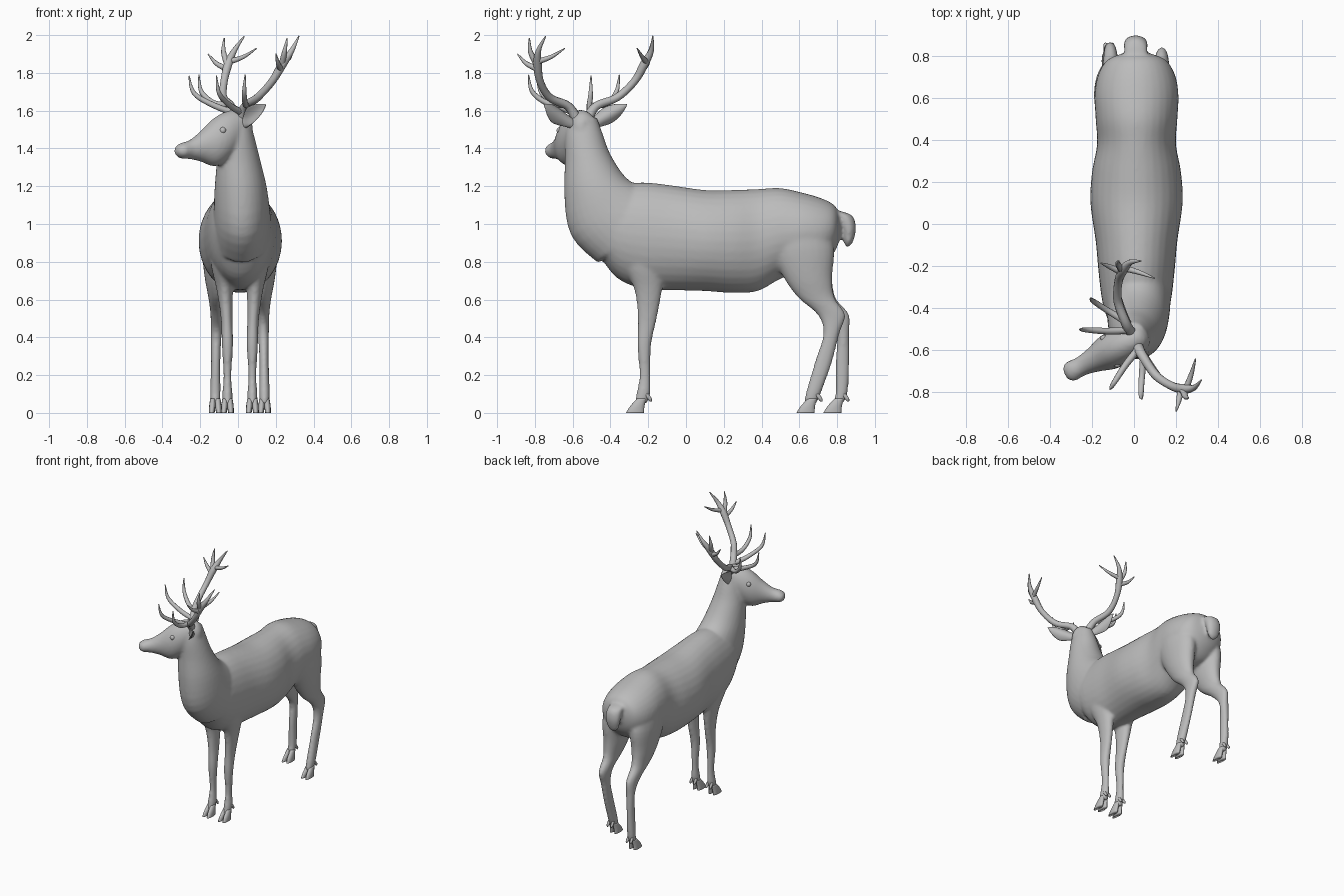
import bpy, bmesh, math
from mathutils import Matrix, Vector

fur = bpy.data.materials.new("grey")
fur.diffuse_color = (0.5, 0.5, 0.5, 1)

# Head frame: local -y is the way the head looks
HEAD = Matrix.Translation((0, -0.55, 0)) @ Matrix.Rotation(math.radians(-63), 4, 'Z')


def spline(rows, steps):
    """Smoothly interpolate rows of numbers (Catmull-Rom)."""
    out = []
    for i in range(len(rows) - 1):
        a, b, c, d = (rows[max(0, min(len(rows) - 1, i + k))] for k in (-1, 0, 1, 2))
        for s in range(steps):
            t = s / steps
            out.append([0.5 * (2 * q + (r - p) * t + (2 * p - 5 * q + 4 * r - w) * t * t
                               + (3 * q - p - 3 * r + w) * t ** 3)
                        for p, q, r, w in zip(a, b, c, d)])
    return out + [rows[-1]]


def loft(bm, rows, matrix=Matrix(), sides=24, steps=4):
    """Skin elliptical rings; row = x, y, z, x radius, depth radius, tilt in degrees."""
    rings = []
    for x, y, z, rx, ry, tilt in spline([tuple(r) + (0,) * (6 - len(r)) for r in rows], steps):
        t = math.radians(tilt)
        ring = []
        for k in range(sides):
            a = 2 * math.pi * k / sides
            d = ry * math.sin(a)
            p = Vector((x + rx * math.cos(a), y + d * math.cos(t), z + d * math.sin(t)))
            ring.append(bm.verts.new(matrix @ p))
        rings.append(ring)
    for a, b in zip(rings, rings[1:]):
        for k in range(sides):
            n = (k + 1) % sides
            bm.faces.new((a[k], a[n], b[n], b[k]))
    bm.faces.new(rings[0])
    bm.faces.new(rings[-1])


def finish(bm, name, smooth=True):
    bmesh.ops.recalc_face_normals(bm, faces=bm.faces)
    for f in bm.faces:
        f.smooth = smooth
    mesh = bpy.data.meshes.new(name)
    bm.to_mesh(mesh)
    bm.free()
    mesh.materials.append(fur)
    ob = bpy.data.objects.new(name, mesh)
    bpy.context.collection.objects.link(ob)
    return ob


# ---- Skin: trunk, neck, head, legs and tail fused into one surface ----
skin = bmesh.new()

# Trunk: y, belly height, back height, half width
trunk = [(-0.57, 0.95, 1.12, 0.07), (-0.46, 0.83, 1.18, 0.135), (-0.36, 0.71, 1.21, 0.165),
         (-0.22, 0.655, 1.22, 0.182), (-0.08, 0.65, 1.205, 0.195), (0.1, 0.645, 1.18, 0.22),
         (0.25, 0.635, 1.18, 0.212), (0.38, 0.645, 1.185, 0.188), (0.5, 0.71, 1.19, 0.195),
         (0.62, 0.75, 1.165, 0.2), (0.72, 0.78, 1.135, 0.18), (0.785, 0.85, 1.1, 0.135),
         (0.815, 0.92, 1.05, 0.06)]
loft(skin, [(0.012, y, (b + t) / 2, w, (t - b) / 2, 90) for y, b, t, w in trunk], sides=32)

# Neck
loft(skin, [(0.0, -0.545, 1.56, 0.06, 0.075, 0), (0.0, -0.54, 1.47, 0.085, 0.1, 3),
            (0.003, -0.52, 1.35, 0.112, 0.122, 8), (0.014, -0.48, 1.2, 0.137, 0.17, 15),
            (0.02, -0.41, 1.06, 0.15, 0.232, 32), (0.02, -0.3, 0.96, 0.16, 0.235, 45)], sides=32)

# Head: distance along the face, chin height, brow height, half width
face = [(-0.07, 1.46, 1.55, 0.04), (-0.04, 1.43, 1.59, 0.065), (0.02, 1.38, 1.605, 0.08),
        (0.085, 1.325, 1.59, 0.09), (0.146, 1.305, 1.555, 0.084), (0.22, 1.33, 1.49, 0.06),
        (0.285, 1.343, 1.445, 0.047), (0.335, 1.346, 1.43, 0.05), (0.36, 1.36, 1.415, 0.038),
        (0.37, 1.375, 1.4, 0.018)]
loft(skin, [(0, -l, (b + t) / 2, w, (t - b) / 2, 90) for l, b, t, w in face], HEAD)

# Tail
loft(skin, [(0.008, 0.76, 1.07, 0.04, 0.05), (0.008, 0.83, 1.045, 0.055, 0.05),
            (0.008, 0.86, 0.98, 0.057, 0.04), (0.008, 0.86, 0.91, 0.042, 0.026),
            (0.008, 0.856, 0.88, 0.018, 0.01)])

front_leg = [(0.1, -0.25, 0.95, 0.06, 0.12), (0.092, -0.225, 0.79, 0.062, 0.11),
             (0.08, -0.2, 0.65, 0.043, 0.073), (0.07, -0.205, 0.5, 0.031, 0.051),
             (0.066, -0.221, 0.36, 0.03, 0.037), (0.066, -0.218, 0.2, 0.021, 0.029),
             (0.066, -0.226, 0.1, 0.027, 0.037), (0.066, -0.24, 0.05, 0.024, 0.033)]
hind_leg = [(0.1, 0.6, 1.02, 0.09, 0.15), (0.113, 0.615, 0.87, 0.088, 0.17),
            (0.117, 0.645, 0.72, 0.07, 0.13), (0.12, 0.69, 0.61, 0.047, 0.097),
            (0.122, 0.77, 0.52, 0.034, 0.074), (0.125, 0.77, 0.42, 0.029, 0.043),
            (0.128, 0.728, 0.27, 0.025, 0.046), (0.13, 0.676, 0.11, 0.028, 0.041),
            (0.13, 0.658, 0.05, 0.024, 0.033)]
# The left hind leg stands further back below the hock
back_shift = [0, 0, 0, 0.005, 0.02, 0.06, 0.1, 0.148, 0.148]
hind_left = [(r[0], r[1] + s, r[2], r[3], r[4] * (0.8 if s > 0.05 else 1))
             for r, s in zip(hind_leg, back_shift)]

hooves = bmesh.new()
for side, leg, toe_y in ((1, front_leg, -0.27), (-1, front_leg, -0.27),
                         (1, hind_leg, 0.633), (-1, hind_left, 0.775)):
    loft(skin, [(0.01 + side * r[0],) + tuple(r[1:]) for r in leg])
    foot_x = 0.01 + side * leg[-1][0]
    for d in (-1, 1):
        # Cloven toe and dew claw
        x = foot_x + d * 0.016
        loft(hooves, [(x + d * 0.003, toe_y, 0, 0.015, 0.048), (x, toe_y + 0.012, 0.035, 0.017, 0.038),
                      (x - d * 0.003, toe_y + 0.035, 0.075, 0.014, 0.025)], sides=12)
        loft(hooves, [(x, toe_y + 0.06, 0.1, 0.008, 0.014), (x, toe_y + 0.077, 0.075, 0.01, 0.012),
                      (x, toe_y + 0.084, 0.06, 0.004, 0.005)], sides=8)

body = finish(skin, "body")
remesh = body.modifiers.new("fuse", 'REMESH')
remesh.mode = 'VOXEL'
remesh.voxel_size = 0.01
remesh.use_smooth_shade = True
relax = body.modifiers.new("relax", 'SMOOTH')
relax.factor = 0.5
relax.iterations = 8
finish(hooves, "hooves")

# ---- Ears and eyes, mirrored in the head frame ----
for side, label in ((1, "left"), (-1, "right")):
    bm = bmesh.new()
    loft(bm, [(0, 0, 0, 0.022, 0.02), (0, 0, 0.05, 0.035, 0.014), (0, 0, 0.11, 0.046, 0.009),
              (0, 0, 0.165, 0.035, 0.007), (0, 0, 0.205, 0.014, 0.005), (0, 0, 0.222, 0.002, 0.002)],
         sides=20)
    for v in bm.verts:  # cup the ear towards the front
        v.co.y -= 14 * v.co.x ** 2 * min(1, v.co.z / 0.06)
    z = Vector((side * 0.196, 0.035, 0.11)).normalized()
    y = Vector((side * -0.2, 1, 0.1))
    y = (y - z * y.dot(z)).normalized()
    turn = Matrix((y.cross(z), y, z)).transposed().to_4x4()
    bm.transform(HEAD @ Matrix.Translation((side * 0.055, 0.005, 1.525)) @ turn)
    finish(bm, label + "_ear")

    bm = bmesh.new()
    bmesh.ops.create_uvsphere(bm, u_segments=16, v_segments=10, radius=0.018)
    bm.transform(HEAD @ Matrix.Translation((side * 0.068, -0.125, 1.495)))
    finish(bm, label + "_eye")

# ---- Antlers: tapered branches, x y z radius ----
branches = [
    # main beam
    [(0.035, 0, 1.56, 0.028), (0.085, 0, 1.625, 0.023), (0.2, 0.015, 1.67, 0.021),
     (0.28, 0.06, 1.755, 0.02), (0.318, 0.105, 1.85, 0.023), (0.335, 0.15, 1.92, 0.014),
     (0.318, 0.2, 1.995, 0.003)],
    # crown prongs
    [(0.315, 0.1, 1.84, 0.018), (0.355, 0.095, 1.91, 0.013), (0.367, 0.105, 1.985, 0.003)],
    [(0.31, 0.095, 1.82, 0.017), (0.36, 0.055, 1.85, 0.012), (0.396, 0.024, 1.9, 0.003)],
    [(0.322, 0.115, 1.86, 0.016), (0.27, 0.17, 1.885, 0.011), (0.215, 0.22, 1.93, 0.003)],
    # brow tines
    [(0.05, 0, 1.59, 0.018), (0.09, -0.09, 1.625, 0.016), (0.145, -0.185, 1.69, 0.012),
     (0.16, -0.21, 1.785, 0.003)],
    [(0.1, 0, 1.63, 0.018), (0.18, -0.05, 1.64, 0.015), (0.25, -0.09, 1.7, 0.012),
     (0.27, -0.095, 1.79, 0.003)],
]
for side, label in ((1, "left"), (-1, "right")):
    bm = bmesh.new()
    for branch in branches:
        pts = spline(branch, 6)
        rings = []
        for i, (x, y, z, r) in enumerate(pts):
            a, b = pts[max(0, i - 1)], pts[min(len(pts) - 1, i + 1)]
            turn = (Vector(b[:3]) - Vector(a[:3])).normalized()
            u = turn.cross(Vector((0.3, 1, 0.0))).normalized()
            w = turn.cross(u)
            rings.append([bm.verts.new(Vector((x, y, z)) + r * (u * math.cos(k * math.pi / 5)
                                       + w * math.sin(k * math.pi / 5))) for k in range(10)])
        for a, b in zip(rings, rings[1:]):
            for k in range(10):
                n = (k + 1) % 10
                bm.faces.new((a[k], a[n], b[n], b[k]))
        bm.faces.new(rings[0])
        bm.faces.new(rings[-1])
    bm.transform(HEAD @ Matrix.Scale(side, 4, (1, 0, 0)))
    finish(bm, label + "_antler")
